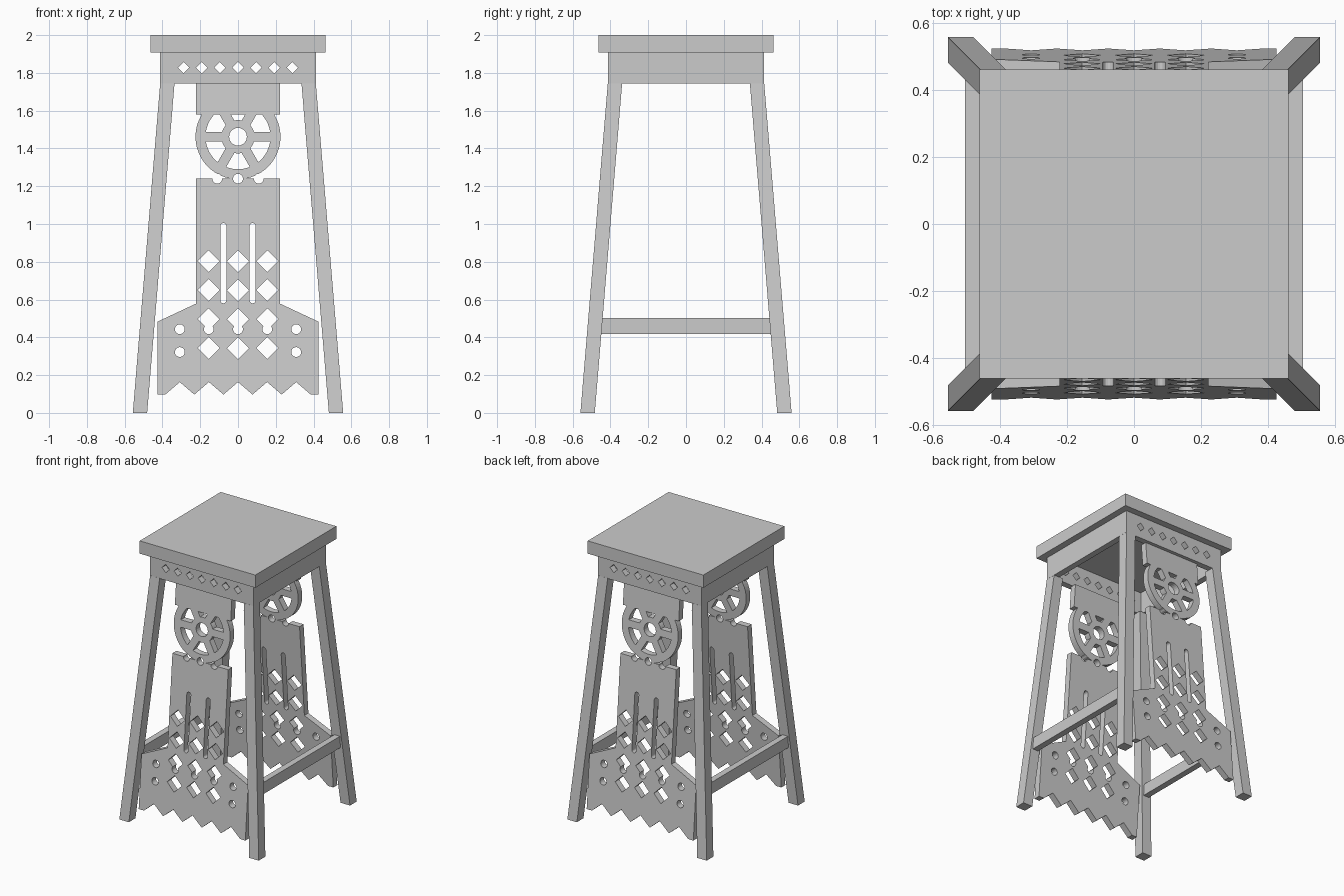
import bpy, bmesh, math

if "Cube" in bpy.data.objects:
    bpy.data.objects.remove(bpy.data.objects["Cube"])

grey = bpy.data.materials.new("light grey")
grey.diffuse_color = (0.6, 0.6, 0.6, 1)
grey.use_nodes = True
grey.node_tree.nodes["Principled BSDF"].inputs["Base Color"].default_value = grey.diffuse_color

SLOPE = 0.145 / 1.745      # outward lean of legs and panels per unit height


def prism_into(bm, pts, y0, y1):
    """Extrude an (x, z) outline from y0 to y1."""
    a = [bm.verts.new((x, y0, z)) for x, z in pts]
    b = [bm.verts.new((x, y1, z)) for x, z in pts]
    bm.faces.new(a)
    bm.faces.new(b[::-1])
    n = len(pts)
    for i in range(n):
        j = (i + 1) % n
        bm.faces.new((a[j], a[i], b[i], b[j]))


def finish(name, bm):
    bmesh.ops.recalc_face_normals(bm, faces=bm.faces)
    me = bpy.data.meshes.new(name)
    bm.to_mesh(me)
    bm.free()
    me.materials.append(grey)
    ob = bpy.data.objects.new(name, me)
    bpy.context.collection.objects.link(ob)
    return ob


def plates(name, outlines, y0, y1):
    bm = bmesh.new()
    for pts in outlines:
        prism_into(bm, pts, y0, y1)
    return finish(name, bm)


def box(name, x0, x1, y0, y1, z0, z1):
    return plates(name, [[(x0, z0), (x1, z0), (x1, z1), (x0, z1)]], y0, y1)


def boolean(ob, other, op):
    """Apply a boolean and remove the helper."""
    m = ob.modifiers.new("cut", 'BOOLEAN')
    m.object, m.operation, m.solver, m.use_self = other, op, 'EXACT', True
    bpy.context.view_layer.update()
    dg = bpy.context.evaluated_depsgraph_get()
    me = bpy.data.meshes.new_from_object(ob.evaluated_get(dg))
    ob.modifiers.clear()
    ob.data = me
    bpy.data.objects.remove(other)


def circle(cx, cz, r, n=24):
    return [(cx + r * math.cos(2 * math.pi * i / n),
             cz + r * math.sin(2 * math.pi * i / n)) for i in range(n)]


def diamond(cx, cz, r):
    return circle(cx, cz, r, 4)


def slot(cx, z0, z1, r):
    arc = [math.pi * i / 8 for i in range(9)]
    return ([(cx + r * math.cos(t), z1 - r + r * math.sin(t)) for t in arc] +
            [(cx - r * math.cos(t), z0 + r - r * math.sin(t)) for t in arc])


def wheel_hole(cx, cz, r0, r1, mid, half_spoke):
    """Opening between two parallel-sided spokes."""
    pts = []
    for r, sign in ((r0, 1), (r1, -1)):
        h = math.pi / 6 - math.asin(half_spoke / r)
        for i in range(9):
            t = mid + sign * h * (1 - i / 4)
            pts.append((cx + r * math.cos(t), cz + r * math.sin(t)))
    return pts


def turned_copy(ob, name):
    """Second copy on the opposite side, turned half round."""
    ob2 = bpy.data.objects.new(name, ob.data.copy())
    for v in ob2.data.vertices:
        v.co.x, v.co.y = -v.co.x, -v.co.y
    bpy.context.collection.objects.link(ob2)


# seat
box("seat", -0.462, 0.462, -0.462, 0.462, 1.908, 2.0)

# apron: pierced front and back, plain sides
A, T = 0.413, 0.045
front = box("front_apron", -A, A, -A, -A + T, 1.743, 1.908)
boolean(front, plates("cutter", [diamond(0.096 * i, 1.828, 0.03) for i in range(-3, 4)],
                      -0.5, -0.3), 'DIFFERENCE')
turned_copy(front, "back_apron")
side = box("right_apron", A - T, A, -A + T, A - T, 1.743, 1.908)
turned_copy(side, "left_apron")

# splayed square legs
for sx, sy, name in ((-1, -1, "front_left_leg"), (1, -1, "front_right_leg"),
                     (-1, 1, "back_left_leg"), (1, 1, "back_right_leg")):
    bm = bmesh.new()
    bmesh.ops.create_cube(bm, size=1)
    for v in bm.verts:
        z = 1.745 if v.co.z > 0 else 0.0
        lean = SLOPE * (1.745 - z)
        v.co = (sx * (0.374 + 0.076 * v.co.x + lean),
                sy * (0.376 + 0.076 * v.co.y + lean), z)
    finish(name, bm)

# side stretchers
rail = box("right_stretcher", 0.46, 0.505, -0.455, 0.455, 0.418, 0.502)
turned_copy(rail, "left_stretcher")

# decorative panel: toothed skirt, drilled and slotted
Y0, Y1 = -0.388, -0.342    # at apron height, before leaning
W, WC = 0.223, 1.462
half = [(0.077 * i, 0.163 if i % 2 == 0 else 0.097) for i in range(-5, 6)]
outline = ([(-0.426, 0.097)] + half +
           [(0.426, 0.097), (0.426, 0.483), (W, 0.578), (W, 1.24),
            (-W, 1.24), (-W, 0.578), (-0.426, 0.483)])
panel = plates("front_panel", [outline], Y0, Y1)
holes = [diamond(x, z, 0.058) for x in (-0.155, 0, 0.155)
         for z in (0.343, 0.496, 0.65, 0.803)]
holes += [circle(x, 0.443, 0.026) for x in (-0.308, -0.155, 0, 0.155, 0.308)]
holes += [circle(x, 0.322, 0.026) for x in (-0.308, 0.308)]
holes += [slot(x, 0.58, 1.005, 0.016) for x in (-0.0775, 0.0775)]
for h in holes:
    boolean(panel, plates("cutter", [h], -0.6, -0.2), 'DIFFERENCE')

# spoked wheel joined to the upper plate
wheel = plates("wheel", [circle(0, WC, 0.225, 64)], Y0, Y1)
cuts = [circle(0, WC, 0.047)]
cuts += [wheel_hole(0, WC, 0.088, 0.172, math.radians(30 + 60 * k), 0.026) for k in range(6)]
boolean(wheel, plates("cutter", cuts, -0.6, -0.2), 'DIFFERENCE')
boolean(wheel, box("upper_plate", -W, W, Y0, Y1, 1.58, 1.745), 'UNION')
boolean(panel, wheel, 'UNION')
boolean(panel, plates("cutter", [circle(x, 1.24, 0.026) for x in (-0.11, 0, 0.11)],
                      -0.6, -0.2), 'DIFFERENCE')

# lean the panel with the legs, then repeat at the back
for v in panel.data.vertices:
    v.co.y -= SLOPE * (1.745 - v.co.z)
turned_copy(panel, "back_panel")
